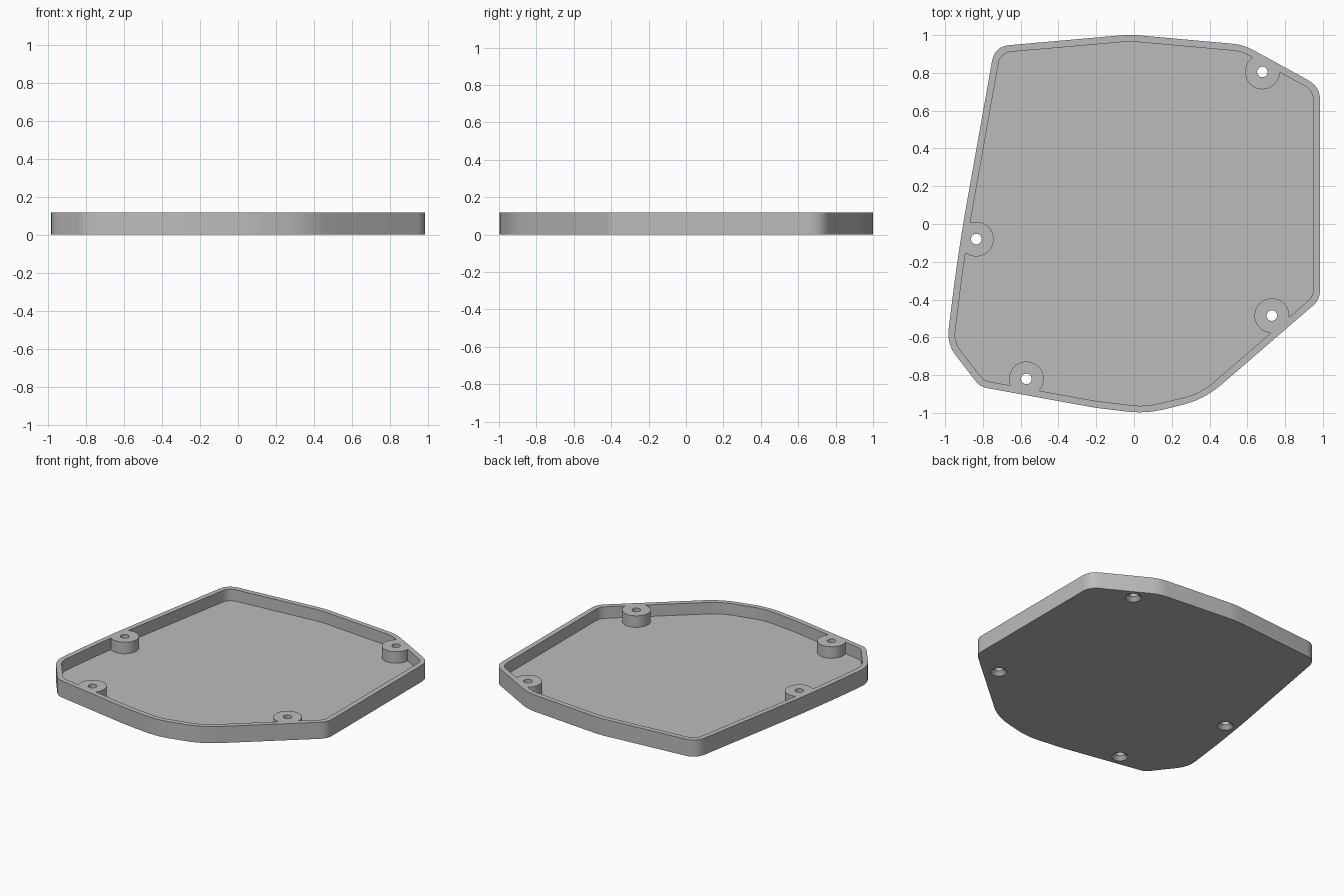
import bpy, bmesh, math
from mathutils import Vector

if "Cube" in bpy.data.objects:
    bpy.data.objects.remove(bpy.data.objects["Cube"])

HEIGHT, FLOOR, WALL = 0.118, 0.036, 0.036
BOSS_R, HOLE_R, SINK_R = 0.092, 0.028, 0.053
BOSSES = [(0.68, 0.805), (0.73, -0.485), (-0.835, -0.08), (-0.57, -0.82)]

# Outline corners, counter-clockwise: x, y, rounding length
CORNERS = [(-0.738, 0.940, 0.08), (-0.905, 0.0, 0.1), (-0.947, -0.28, 0.1),
           (-0.991, -0.635, 0.08), (-0.815, -0.862, 0.04), (-0.21, -0.972, 0.03),
           (0.06, -1.005, 0.1), (0.37, -0.930, 0.12), (0.985, -0.400, 0.05),
           (0.985, 0.727, 0.07), (0.58, 0.949, 0.06), (-0.02, 1.003, 0.05)]

grey = bpy.data.materials.new("plain grey")
grey.diffuse_color = (0.5, 0.5, 0.5, 1)
grey.use_nodes = True
grey.node_tree.nodes["Principled BSDF"].inputs["Base Color"].default_value = grey.diffuse_color


def rounded(corners, steps=6):
    """Round each corner with a short curve."""
    pts, n = [], len(corners)
    for i, (x, y, d) in enumerate(corners):
        p = Vector((x, y))
        a = p + (Vector(corners[i - 1][:2]) - p).normalized() * d
        b = p + (Vector(corners[(i + 1) % n][:2]) - p).normalized() * d
        for k in range(steps + 1):
            t = k / steps
            pts.append(a * (1 - t) ** 2 + p * (2 * t * (1 - t)) + b * t * t)
    return pts


def inset(corners, dist):
    """Move every side inwards by dist, keeping the corners mitred."""
    out, n = [], len(corners)
    for i, (x, y, d) in enumerate(corners):
        p = Vector((x, y))
        u = (p - Vector(corners[i - 1][:2])).normalized()
        v = (Vector(corners[(i + 1) % n][:2]) - p).normalized()
        n1, n2 = Vector((-u.y, u.x)), Vector((-v.y, v.x))
        q = p + (n1 + n2) * dist / (1 + n1.dot(n2))
        out.append((q.x, q.y, d * 0.75))
    return out


def finish(name, bm):
    bmesh.ops.recalc_face_normals(bm, faces=bm.faces)
    mesh = bpy.data.meshes.new(name)
    bm.to_mesh(mesh)
    bm.free()
    mesh.materials.append(grey)
    ob = bpy.data.objects.new(name, mesh)
    bpy.context.collection.objects.link(ob)
    return ob


def prism(name, pts, z0, z1):
    bm = bmesh.new()
    low = bm.faces.new([bm.verts.new((p.x, p.y, z0)) for p in pts])
    ext = bmesh.ops.extrude_face_region(bm, geom=[low])
    for v in ext["geom"]:
        if isinstance(v, bmesh.types.BMVert):
            v.co.z = z1
    if not any(len(f.verts) == len(pts) and f.calc_center_median().z < z0 + 1e-5
               for f in bm.faces):
        bm.faces.new([v for v in bm.verts if v.co.z < z0 + 1e-5][:len(pts)])
    return finish(name, bm)


def lathe(name, centre, profile, seg=48):
    """Closed round solid from (radius, height) rings."""
    bm = bmesh.new()
    rings = [[bm.verts.new((centre[0] + r * math.cos(2 * math.pi * k / seg),
                            centre[1] + r * math.sin(2 * math.pi * k / seg), z))
              for k in range(seg)] for r, z in profile]
    for lo, hi in zip(rings, rings[1:]):
        for k in range(seg):
            j = (k + 1) % seg
            bm.faces.new((lo[k], lo[j], hi[j], hi[k]))
    bm.faces.new(rings[0])
    bm.faces.new(rings[-1])
    return finish(name, bm)


def cut(target, cutter):
    """Subtract cutter from target and discard it."""
    mod = target.modifiers.new("cut", 'BOOLEAN')
    mod.operation, mod.solver, mod.object = 'DIFFERENCE', 'EXACT', cutter
    bpy.context.view_layer.objects.active = target
    bpy.ops.object.modifier_apply(modifier=mod.name)
    bpy.data.objects.remove(cutter, do_unlink=True)


# Tray body and the pocket that hollows it
tray = prism("tray", rounded(CORNERS), 0, HEIGHT)
pocket = prism("pocket", rounded(inset(CORNERS, WALL)), FLOOR, HEIGHT + 0.1)

# Screw bosses are left standing in the pocket
for c in BOSSES:
    cut(pocket, lathe("boss", c, [(BOSS_R, -0.1), (BOSS_R, HEIGHT + 0.2)]))
cut(tray, pocket)

# Screw holes, countersunk from below
for c in BOSSES:
    cut(tray, lathe("screw_hole", c, [(SINK_R + 0.01, -0.01), (HOLE_R, SINK_R - HOLE_R),
                                      (HOLE_R, HEIGHT + 0.1)], 32))

bpy.ops.object.select_all(action='DESELECT')
tray.select_set(True)
bpy.context.view_layer.objects.active = tray
bpy.ops.object.shade_smooth_by_angle(angle=math.radians(30))
